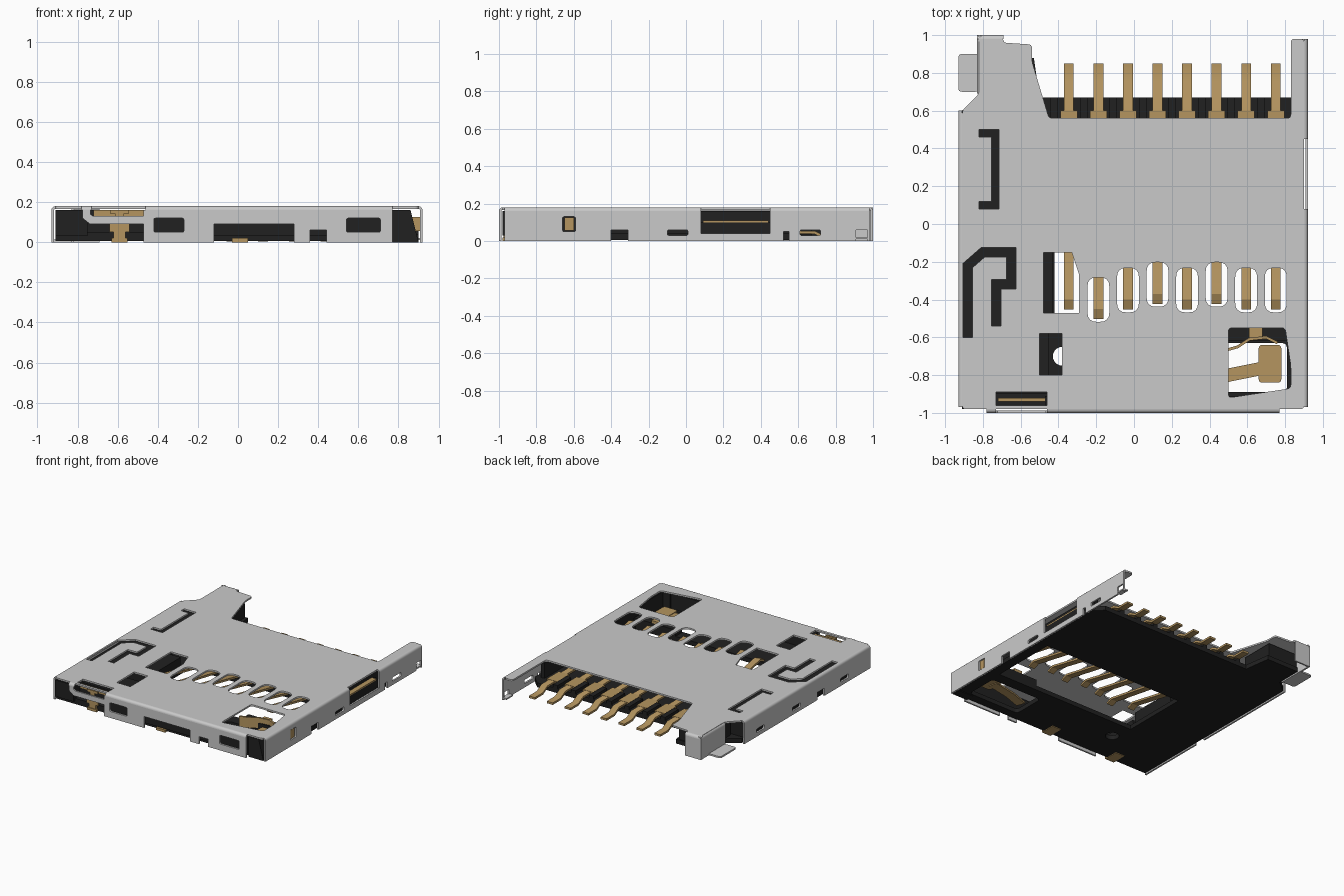
import bpy, bmesh, math
from mathutils import Vector

if "Cube" in bpy.data.objects:
    bpy.data.objects.remove(bpy.data.objects["Cube"], do_unlink=True)


def material(name, red, green, blue):
    m = bpy.data.materials.new(name)
    m.use_nodes = True
    m.diffuse_color = (red, green, blue, 1)
    m.node_tree.nodes["Principled BSDF"].inputs["Base Color"].default_value = m.diffuse_color
    return m


STEEL = material("light steel", .59, .59, .59)
BLACK = material("black plastic", .015, .015, .015)
GOLD = material("gold contact", .46, .3, .115)

# Main extents of the socket
LEFT, RIGHT, FRONT, BACK, TOP = -.93, .92, -1, 1, .18
SHEET = .013
FOLD = .02
FLOOR = .04
ROOF = TOP - FOLD
SIDE_START, SIDE_END = FRONT + .03, BACK - FOLD


def rect(u, v):
    return [(u[0], v[0]), (u[1], v[0]), (u[1], v[1]), (u[0], v[1])]


def soft(points, radius, steps=4):
    """Round every corner of a loop."""
    out = []
    for i, corner in enumerate(points):
        p = Vector(corner)
        before = Vector(points[i - 1]) - p
        after = Vector(points[(i + 1) % len(points)]) - p
        start = p + before.normalized() * min(radius, before.length * .48)
        end = p + after.normalized() * min(radius, after.length * .48)
        for k in range(steps + 1):
            t = k / steps
            out.append(tuple(start.lerp(p, t).lerp(p.lerp(end, t), t)))
    return out


def ribbon(path, width):
    """Outline of a path thickened evenly with mitred corners."""
    points = [Vector(p) for p in path]
    near, far = [], []
    for i, p in enumerate(points):
        into = (p - points[i - 1]).normalized() if i else None
        away = (points[i + 1] - p).normalized() if i + 1 < len(points) else into
        into = into or away
        along = (into + away).normalized()
        offset = Vector((-along.y, along.x)) * width / 2 / along.dot(away)
        near.append(tuple(p + offset))
        far.append(tuple(p - offset))
    return near + far[::-1]


def disc(x, y, radius, sides=20):
    turns = [math.tau * k / sides for k in range(sides)]
    return [(x + radius * math.cos(a), y + radius * math.sin(a)) for a in turns]


def plate(name, loops, span, mat, axis="z"):
    """Extrude an outline with holes over a span of one axis."""
    low, high = span
    curve = bpy.data.curves.new(name, "CURVE")
    curve.dimensions, curve.fill_mode, curve.extrude = "2D", "BOTH", (high - low) / 2
    for loop in loops:
        spline = curve.splines.new("POLY")
        spline.points.add(len(loop) - 1)
        for point, (u, v) in zip(spline.points, loop):
            point.co = (u, v, 0, 1)
        spline.use_cyclic_u = True
    outline = bpy.data.objects.new(name + "_outline", curve)
    bpy.context.collection.objects.link(outline)
    graph = bpy.context.evaluated_depsgraph_get()
    mesh = bpy.data.meshes.new_from_object(outline.evaluated_get(graph))
    bpy.data.objects.remove(outline, do_unlink=True)
    bpy.data.curves.remove(curve)
    bm = bmesh.new()
    bm.from_mesh(mesh)
    bmesh.ops.remove_doubles(bm, verts=bm.verts, dist=.0001)
    for vert in bm.verts:
        u, v, w = vert.co.x, vert.co.y, vert.co.z + (low + high) / 2
        vert.co = {"x": (w, u, v), "y": (u, w, v), "z": (u, v, w)}[axis]
    bmesh.ops.recalc_face_normals(bm, faces=bm.faces)
    bm.to_mesh(mesh)
    bm.free()
    mesh.materials.clear()
    mesh.materials.append(mat)
    part = bpy.data.objects.new(name, mesh)
    bpy.context.collection.objects.link(part)
    part.select_set(True)
    bpy.context.view_layer.objects.active = part


def box(name, x, y, z, mat):
    plate(name, [rect(x, y)], z, mat)


def around(centre, half):
    return (centre - half, centre + half)


def wall(name, axis, outer, inward, span, notches=(), holes=(), height=ROOF):
    """Shell wall with notches in its lower edge and rounded holes."""
    outline = [(span[0], 0)]
    for start, end, rise in notches:
        outline += [(start, 0), (start, rise), (end, rise), (end, 0)]
    outline += [(span[1], 0), (span[1], height), (span[0], height)]
    thickness = sorted((outer, outer + inward * SHEET))
    plate(name, [outline] + [soft(rect(*hole), .01) for hole in holes], thickness, STEEL, axis)


def fold(name, outer, inward, span, axis):
    """Rounded bend joining the top sheet to a wall."""
    ring = [(outer, ROOF), (outer, TOP), (outer + inward * FOLD, TOP)]
    arc = [Vector(ring[0]).lerp(Vector(ring[0]), 0)]
    centre = Vector((outer + inward * FOLD, ROOF))
    angles = [math.pi / 2 * k / 5 for k in range(6)]
    arc = [centre + Vector((-inward * math.cos(a), math.sin(a))) * FOLD for a in angles]
    inner = [centre.lerp(p, 1 - SHEET / FOLD) for p in reversed(arc)]
    plate(name, [[tuple(p) for p in arc + inner]], span, STEEL, axis)


# Top sheet of the shell with its cutouts
COLUMNS = [-.345 + .1565 * i for i in range(8)]
SHIFT = {1: -.05, 3: .03, 5: .03}
EDGE_L, EDGE_R = LEFT + FOLD, RIGHT - FOLD
EDGE_F, EDGE_B = FRONT + FOLD, BACK - FOLD
outline = [(EDGE_L, EDGE_F), (EDGE_R, EDGE_F), (EDGE_R, EDGE_B), (.83, EDGE_B), (.83, .56),
           (-.45, .56), (-.54, .86), (-.54, .95), (-.69, .96), (-.69, EDGE_B),
           (-.82, EDGE_B), (-.82, .69), (EDGE_L, .6)]
spring_cut = ribbon([(-.82, .1), (-.735, .1), (-.735, .48), (-.82, .48)], .04)
hook_cut = ribbon([(-.88, -.6), (-.88, -.22), (-.8, -.15), (-.65, -.15), (-.65, -.32),
                   (-.73, -.32), (-.73, -.54)], .05)
first_slot = [(-.48, -.15), (-.33, -.15), (-.29, -.27), (-.29, -.47), (-.48, -.47)]
window = [(.5, -.92), (.83, -.87), (.83, -.75), (.8, -.55), (.5, -.55)]
slots = [soft(rect(around(x, .058), around(SHIFT.get(i, 0) - .35, .118)), .05)
         for i, x in enumerate(COLUMNS) if i]
plate("shell_top", [soft(outline, .02), spring_cut, hook_cut, first_slot, soft(window, .02),
                    rect((-.5, -.38), (-.8, -.58)), rect((-.73, -.46), (-.96, -.89))] + slots,
      (TOP - SHEET, TOP), STEEL)

# Shell side walls, split on the right by the switch opening
OPEN_START, OPEN_END = .08, .45
wall("shell_right_wall", "x", RIGHT, -1, (SIDE_START, OPEN_START), [(-.4, -.31, .06)],
     [((-.66, -.59), (.05, .13)), ((-.1, .01), (.03, .06))])
wall("shell_right_sill", "x", RIGHT, -1, (OPEN_START, OPEN_END), height=FLOOR)
wall("shell_rear_right_wall", "x", RIGHT, -1, (OPEN_END, SIDE_END),
     [(.52, .55, .05), (.91, .97, .06)], [((.61, .72), (.03, .06))])
wall("shell_left_wall", "x", LEFT, 1, (SIDE_START, .6), [(-.4, -.31, .06)],
     [(around(y, .05), (.03, .06)) for y in (-.65, -.05, .4)])
fold("shell_right_fold", RIGHT, -1, (SIDE_START, OPEN_START), "y")
fold("shell_rear_right_fold", RIGHT, -1, (OPEN_END, SIDE_END), "y")
fold("shell_left_fold", LEFT, 1, (SIDE_START, .6), "y")

# Shell front wall and the band beside it
wall("shell_front_wall", "y", FRONT, 1, (-.47, .77), [(-.12, .28, .09), (.36, .44, .06)],
     [((-.42, -.27), (.05, .12)), ((.54, .71), (.05, .12))])
fold("shell_front_fold", FRONT, 1, (-.46, .77), "x")
fold("shell_band_fold", FRONT, 1, (-.78, -.73), "x")
band = ribbon([(-.755, ROOF), (-.755, .13), (-.73, .11), (-.47, .11)], .04)
plate("shell_front_band", [band], (FRONT, FRONT + SHEET), STEEL, "y")

# Rear left leg of the shell with its solder foot
wall("rear_leg_side", "x", -.83, 1, (.69, BACK))
wall("rear_leg_back", "y", BACK, -1, (-.83, -.69))
fold("rear_leg_side_fold", -.83, 1, (.69, BACK), "y")
fold("rear_leg_back_fold", BACK, -1, (-.83, -.69), "x")
plate("solder_foot", [soft(rect((LEFT, -.82), (.7, .9)), .02)], (0, SHEET), STEEL)
box("right_foot", (.88, RIGHT), (.9, SIDE_END), (.01, .02), STEEL)

# Moulded base
floor = [(EDGE_L, -.96), (EDGE_R, -.96), (EDGE_R, .6), (.83, .67), (-.5, .67), (-.53, .88),
         (-.81, .88), (-.81, .68), (EDGE_L, .6)]
card_opening = rect((-.42, .82), (-.54, 0))
spring_opening = soft(rect((.36, .81), (-.89, -.63)), .03)
plate("base_floor", [floor, card_opening, spring_opening, disc(-.38, -.7, .05)],
      (.005, FLOOR), BLACK)
BASE_BLOCKS = {
    "front_rail": ((-.47, .77), (EDGE_F, -.91), ROOF),
    "front_left_corner": ((EDGE_L, -.75), (EDGE_F, -.89), ROOF),
    "notch_back": ((-.75, -.46), (-.9, -.87), ROOF),
    "notch_floor": ((-.75, -.46), (-.96, -.9), .05),
    "ejector_rail": ((EDGE_L, -.62), (-.87, .58), .15),
    "ejector_stop": ((-.62, -.43), (-.5, -.1), .13),
    "ejector_slider": ((-.62, -.45), (-.85, -.55), .1),
    "rear_left_block": ((-.81, -.55), (.6, .87), .15),
    "right_rail": ((.83, .86), (-.95, .58), ROOF),
    "switch_block": ((.85, .9), (.06, .47), .1),
    "window_block": ((.47, .83), (-.62, -.54), .09),
}
for name, (x, y, height) in BASE_BLOCKS.items():
    box(name, x, y, (FLOOR - .01, height), BLACK)
corner = [(.77, 0), (EDGE_R, 0), (.86, ROOF), (.77, ROOF)]
plate("front_right_corner", [corner], (-.97, -.9), BLACK, "y")
for x in COLUMNS:
    box("contact_rib", around(x - .078, .02), (.5, .67), (.03, .065), BLACK)

# Card contacts: sprung arm, flat root, stepped tail
for i, x in enumerate(COLUMNS):
    tip = SHIFT.get(i, 0) - .45
    path = [(tip, .11), (tip + .05, .13), (tip + .1, .12), (.02, .045), (.69, .045),
            (.75, .012), (.85, .012)]
    plate("card_contact", [ribbon(path, .016)], around(x, .026), GOLD, "x")
    box("contact_root", around(x, .045), (.45, .6), (FLOOR, .055), GOLD)

# Detection spring under the window
arm = ribbon([(.36, -.85), (.5, -.8), (.7, -.76)], .07)
plate("detect_arm", [arm], (.06, .075), GOLD)
plate("detect_pad", [soft(rect((.66, .78), (-.84, -.64)), .02)], (.065, .08), GOLD)
leaf = ribbon([(.48, -.67), (.55, -.65), (.61, -.61), (.7, -.6), (.76, -.63)], .015)
plate("detect_leaf", [leaf], (.05, .13), GOLD)
box("detect_tab", (.61, .68), (-.6, -.54), (.09, .11), GOLD)

# Side switch plate and the gold stub behind the right wall
box("switch_plate", (.85, .9), (.09, .44), (.1, .11), GOLD)
box("side_stub", (.86, .915), (-.65, -.6), (.055, .125), GOLD)

# Front contacts
box("front_leaf", (-.72, -.46), (-.94, -.92), (.13, ROOF), GOLD)
for half, low, high in ((.03, 0, .05), (.05, .05, .09), (.02, .09, .14), (.045, .14, ROOF)):
    box("front_stem", around(-.59, half), (-.975, -.96), (low, high), GOLD)
for x in (-.59, .01):
    box("front_solder_tab", around(x, .04), (EDGE_F, -.86), (0, .02), GOLD)

bpy.ops.object.shade_smooth_by_angle()
